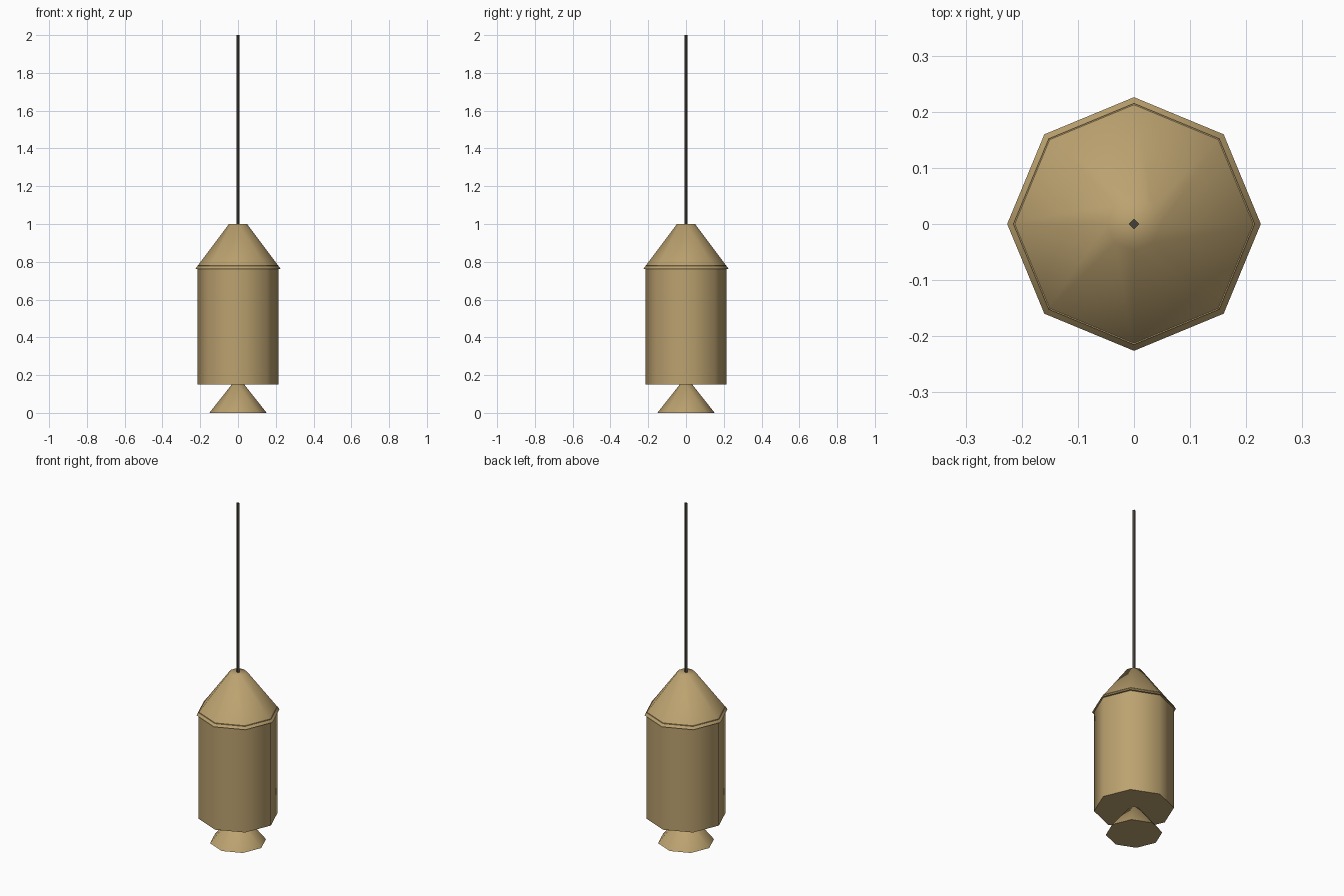
import bpy
import math

if "Cube" in bpy.data.objects:
    bpy.data.objects.remove(bpy.data.objects["Cube"], do_unlink=True)


def material(name, rgb):
    mat = bpy.data.materials.new(name)
    mat.use_nodes = True
    mat.diffuse_color = (*rgb, 1)
    mat.node_tree.nodes["Principled BSDF"].inputs["Base Color"].default_value = (*rgb, 1)
    return mat


def frustum(name, mat, sides, z_low, z_high, r_low, r_high):
    """Capped prism or cone with a corner on each axis."""
    bpy.ops.mesh.primitive_cone_add(
        vertices=sides, radius1=r_low, radius2=r_high,
        depth=z_high - z_low, location=(0, 0, (z_low + z_high) / 2))
    obj = bpy.context.object
    obj.name = name
    obj.data.materials.append(mat)
    # Soft sides, crisp rims
    bpy.ops.object.shade_smooth_by_angle(angle=math.radians(60))
    return obj


brass = material("tan brass", (0.50, 0.36, 0.16))
dark = material("dark brown", (0.06, 0.05, 0.04))

# Flared foot below the body
frustum("flared_foot", brass, 8, 0, 0.15, 0.152, 0.033)
# Body, whose top edge just breaks through the roof as a thin ridge
frustum("body", brass, 8, 0.15, 0.78, 0.215, 0.215)
# Sloping roof with a small overhang
frustum("roof", brass, 8, 0.762, 1.0, 0.226, 0.048)
# Thin square rod
frustum("rod", dark, 4, 1.0, 2.0, 0.009, 0.009)
